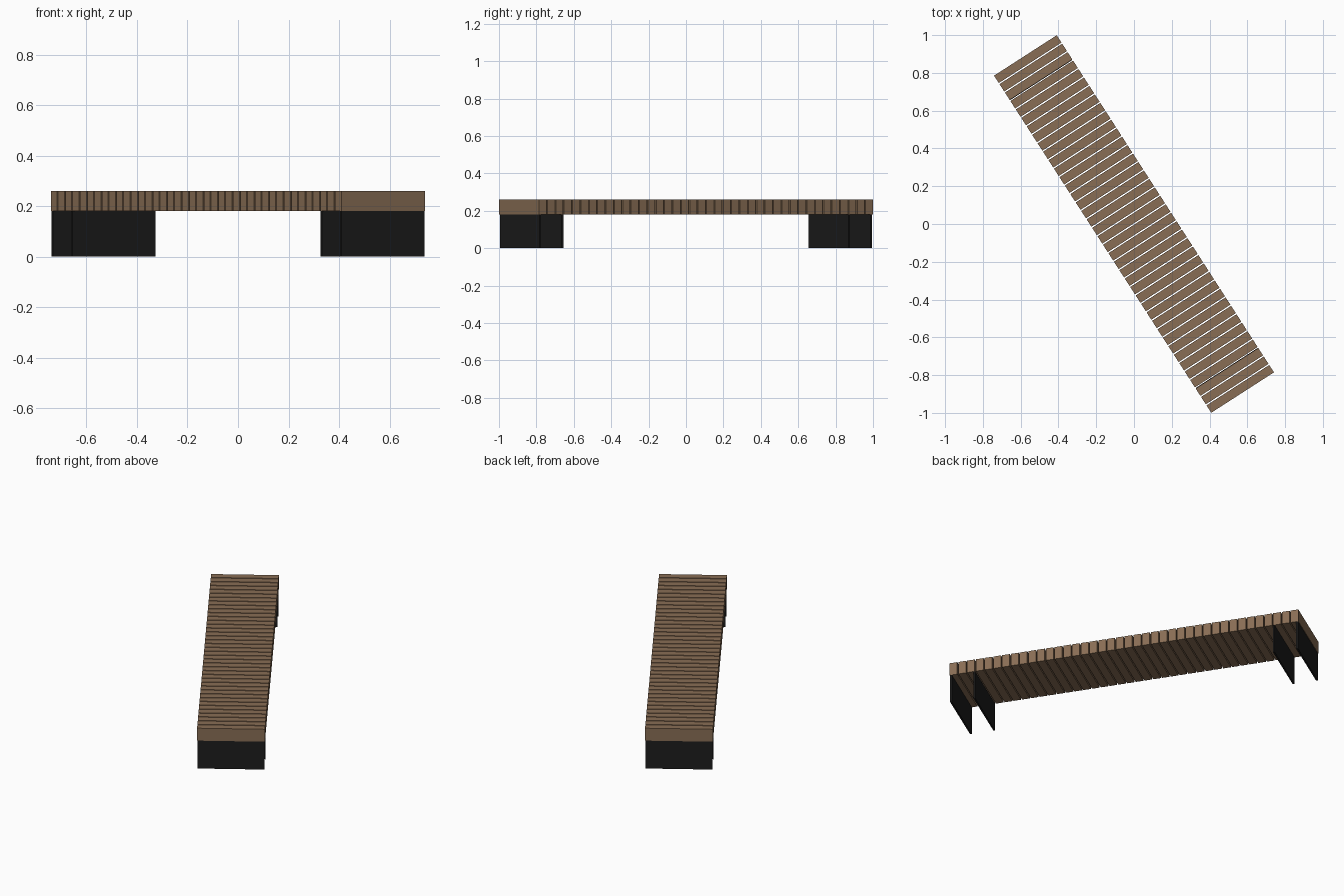
import bpy
import math
from mathutils import Matrix

if "Cube" in bpy.data.objects:
    bpy.data.objects.remove(bpy.data.objects["Cube"], do_unlink=True)

LENGTH, WIDTH = 2.123, 0.395
SEAT_BOTTOM, SEAT_TOP = 0.18, 0.26
SLATS, GAP = 40, 0.007
TURN = Matrix.Rotation(math.radians(-57.2), 4, "Z")


def flat_material(name, color):
    mat = bpy.data.materials.new(name)
    mat.use_nodes = True
    mat.diffuse_color = color
    mat.node_tree.nodes["Principled BSDF"].inputs["Base Color"].default_value = color
    return mat


wood = flat_material("brown wood", (0.25, 0.155, 0.09, 1))
metal = flat_material("black metal", (0.012, 0.012, 0.012, 1))


def cross_board(name, along, thickness, width, bottom, top, mat):
    """Box spanning the bench width at a distance along its length."""
    bpy.ops.mesh.primitive_cube_add(size=1)
    board = bpy.context.object
    board.name = name
    size = Matrix.Diagonal((thickness, width, top - bottom, 1))
    place = Matrix.Translation((along, 0, (top + bottom) / 2))
    board.data.transform(TURN @ place @ size)
    board.data.materials.append(mat)
    return board


# Seat: a row of upright slats with narrow open gaps
pitch = (LENGTH + GAP) / SLATS
for i in range(SLATS):
    along = (i - (SLATS - 1) / 2) * pitch
    cross_board(f"seat_slat_{i + 1}", along, pitch - GAP, WIDTH,
                SEAT_BOTTOM, SEAT_TOP, wood)

# Legs: a pair of thin plates under each end
for end, side in (("back", -1), ("front", 1)):
    for part, inset in (("outer", 0.008), ("inner", 0.15)):
        cross_board(f"{end}_{part}_leg", side * (LENGTH / 2 - inset), 0.01,
                    WIDTH - 0.004, 0, SEAT_BOTTOM, metal)
